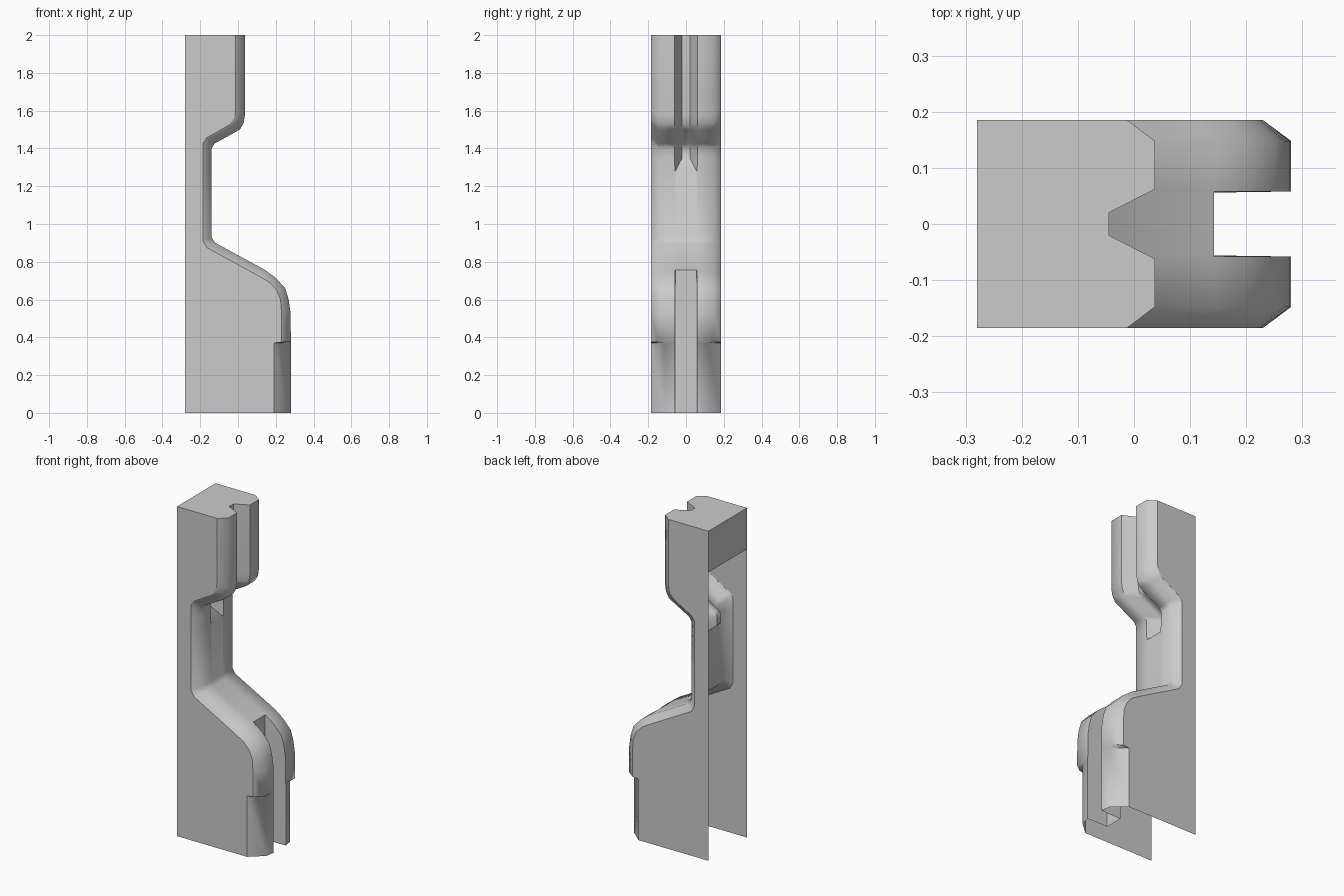
import bpy, math

if "Cube" in bpy.data.objects:
    bpy.data.objects.remove(bpy.data.objects["Cube"], do_unlink=True)

grey = bpy.data.materials.new("light_grey")
grey.use_nodes = True
grey.diffuse_color = (0.6, 0.6, 0.6, 1)
grey.node_tree.nodes["Principled BSDF"].inputs["Base Color"].default_value = (0.6, 0.6, 0.6, 1)

BACK, SIDE = -0.28, 0.185


def make(name, verts, faces, smooth=False):
    mesh = bpy.data.meshes.new(name)
    mesh.from_pydata(verts, [], faces)
    mesh.materials.append(grey)
    obj = bpy.data.objects.new(name, mesh)
    bpy.context.collection.objects.link(obj)
    if smooth:
        bpy.ops.object.select_all(action="DESELECT")
        obj.select_set(True)
        bpy.context.view_layer.objects.active = obj
        bpy.ops.object.shade_smooth_by_angle(angle=math.radians(58))
    return obj


# Profile from top to bottom: side edge x, z, then front ridge x, z, and kind
profile = [
    (-.012, 2.0, .037, 2.0, "groove"),
    (-.012, 1.6, .037, 1.58, "groove"),
    (-.02, 1.56, .03, 1.535, "groove"),
    (-.04, 1.53, .01, 1.5, "groove"),
    (-.17, 1.455, -.125, 1.425, "groove"),
    (-.185, 1.43, -.14, 1.4, "groove"),
    (-.185, 1.35, -.14, 1.35, "groove"),
    (-.185, 1.28, -.14, 1.28, "plain"),
    (-.185, .91, -.14, .93, "plain"),
    (-.165, .875, -.12, .9, "plain"),
    (.11, .725, .143, .757, "slot"),
    (.17, .69, .2, .715, "slot"),
    (.205, .65, .25, .66, "slot"),
    (.225, .6, .268, .6, "slot"),
    (.23, .53, .278, .53, "slot"),
    (.23, .375, .28, .375, "slot"),
    (.19, .37, .27, .37, "foot"),
    (.19, 0, .27, 0, "foot"),
]


def section(ex, ez, cx, cz, kind):
    """Cross-section from the -y edge to the +y edge."""
    shoulder = 0.115 if kind == "foot" else 0.148
    ridge = 0.28 if kind == "foot" else cx
    lip, inner_y, inner_x = 0.058, 0.056, cx
    if kind == "groove":
        lip, inner_y, inner_x = 0.062, 0.02, cx - 0.082
    elif kind in ("slot", "foot"):
        inner_x = 0.143
    half = [(ex, -SIDE, ez), (cx, -shoulder, cz), (ridge, -lip, cz), (inner_x, -inner_y, cz)]
    return half + [(x, -y, z) for x, y, z in reversed(half)]


# Front shell with the upper groove, lower slot and cut foot corners
rows = [section(*p) for p in profile]
n = len(rows[0])
faces = [(i * n + j, (i + 1) * n + j, (i + 1) * n + j + 1, i * n + j + 1)
         for i in range(len(rows) - 1) for j in range(n - 1)]
make("front_shell", [v for row in rows for v in row], faces, True)

# Thin side walls, open along the back and bottom
outline = [(p[0], p[1]) for p in profile] + [(BACK, 0), (BACK, 2)]
for name, s in (("front_side_wall", -1), ("rear_side_wall", 1)):
    order = list(range(len(outline)))
    if s < 0:
        order.reverse()
    make(name, [(x, s * SIDE, z) for x, z in outline], [order])

# Top cap and the short panel behind it
cap = [(BACK, -SIDE, 2)] + rows[0] + [(BACK, SIDE, 2)]
make("top_cap", cap, [list(range(len(cap)))])
make("back_panel", [(BACK, -SIDE, 1.75), (BACK, -SIDE, 2), (BACK, SIDE, 2), (BACK, SIDE, 1.75)],
     [(0, 1, 2, 3)])
